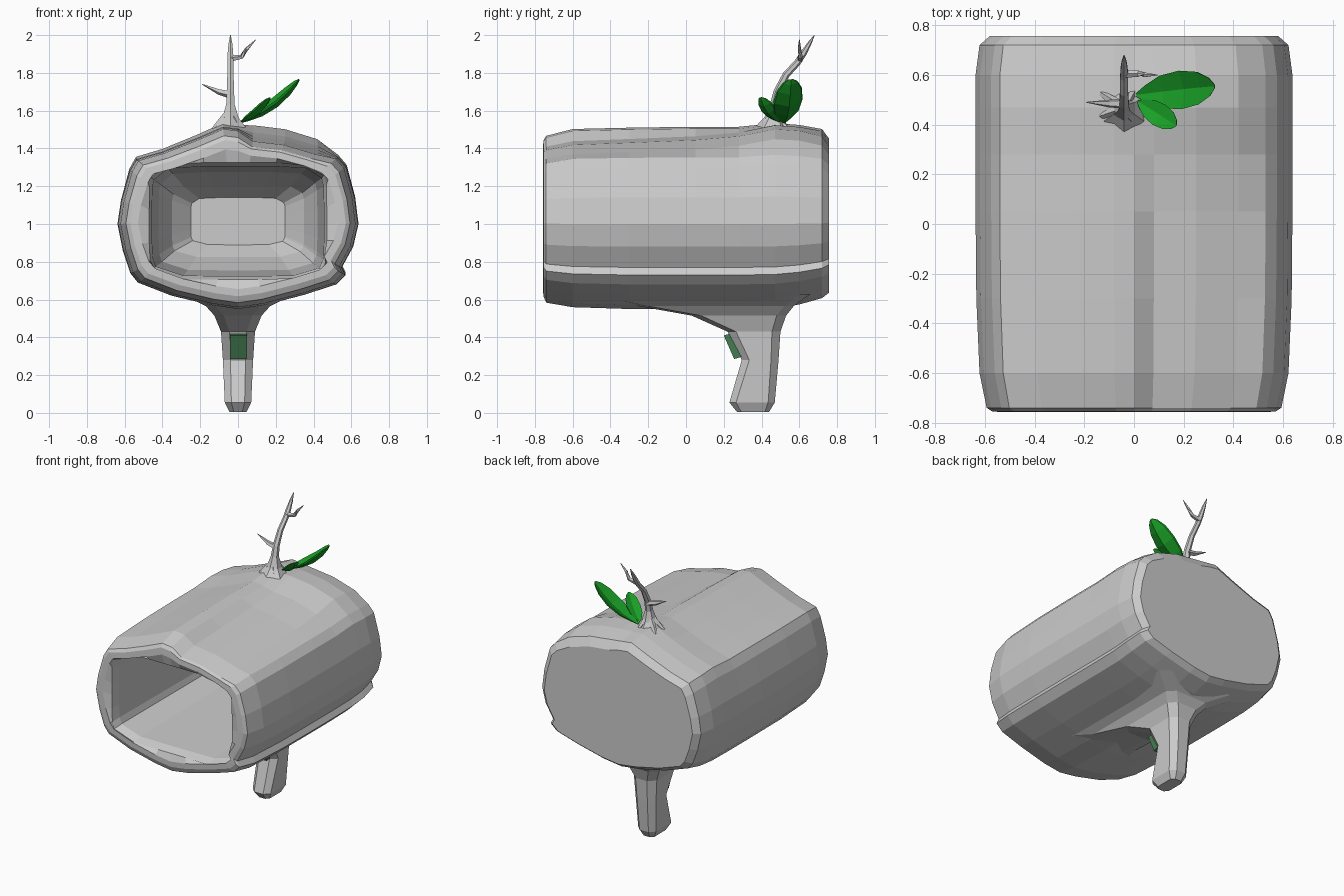
import bpy, bmesh
from math import sin, cos, pi, atan2
from mathutils import Vector

if "Cube" in bpy.data.objects:
    bpy.data.objects.remove(bpy.data.objects["Cube"])


def material(name, rgb):
    m = bpy.data.materials.new(name)
    m.diffuse_color = (*rgb, 1)
    m.use_nodes = True
    m.node_tree.nodes["Principled BSDF"].inputs["Base Color"].default_value = m.diffuse_color
    return m


def loft(name, rings, mat=None):
    """Skin a list of equal-length closed rings and cap both ends."""
    bm = bmesh.new()
    vs = [[bm.verts.new(p) for p in r] for r in rings]
    n = len(rings[0])
    for a, b in zip(vs, vs[1:]):
        for i in range(n):
            j = (i + 1) % n
            bm.faces.new((a[i], a[j], b[j], b[i]))
    bm.faces.new(vs[0])
    bm.faces.new(vs[-1])
    bmesh.ops.recalc_face_normals(bm, faces=bm.faces)
    me = bpy.data.meshes.new(name)
    bm.to_mesh(me)
    bm.free()
    ob = bpy.data.objects.new(name, me)
    bpy.context.collection.objects.link(ob)
    if mat:
        me.materials.append(mat)
    return ob


def tube(name, path, sides=6):
    """Tapering tube through (x, y, z, radius) points."""
    pts = [Vector(p[:3]) for p in path]
    rings = []
    for k, p in enumerate(pts):
        d = (pts[min(k + 1, len(pts) - 1)] - pts[max(k - 1, 0)]).normalized()
        ref = Vector((1, 0, 0)) if abs(d.x) < 0.8 else Vector((0, 1, 0))
        u = d.cross(ref).normalized()
        v = d.cross(u)
        rings.append([p + path[k][3] * (u * cos(2 * pi * i / sides) + v * sin(2 * pi * i / sides))
                      for i in range(sides)])
    return loft(name, rings)


def leaf(name, base, tip, side, half, mat):
    """Folded, upward-curling leaf with a thick midrib."""
    base, tip, side = Vector(base), Vector(tip), Vector(side).normalized()
    up = (tip - base).cross(side).normalized()
    if up.z < 0:
        up = -up
    rings = []
    for t, w in ((0, .1), (.12, .45), (.3, .85), (.55, 1), (.78, .85), (.93, .5), (1, .12)):
        c = base.lerp(tip, t) - up * 0.35 * half * sin(pi * t)
        s, h = side * half * w, up * half * w
        rings.append([c - s + h * .28, c - s * .95 + h * .1, c - h * .3,
                      c + s * .95 + h * .1, c + s + h * .28, c - h * .02])
    return loft(name, rings, mat)


# Log body: hollow from the front, one closed skin from cavity end to back cap
CZ = 1.03
outline = [(0, 1.50), (-.08, 1.51), (-.22, 1.45), (-.40, 1.38), (-.54, 1.34), (-.575, 1.28),
           (-.62, 1.12), (-.638, 1.0), (-.61, .86), (-.57, .74), (-.53, .69), (-.35, .62),
           (-.14, .57), (0, .55), (.14, .57), (.35, .625), (.52, .68), (.57, .73), (.55, .77),
           (.61, .88), (.638, 1.0), (.62, 1.14), (.575, 1.30), (.53, 1.35), (.42, 1.41),
           (.25, 1.46), (.08, 1.48)]


def outer(y, sx, st, sb, dip=0):
    ring = []
    for x, z in outline:
        h = (z - CZ) * (st if z > CZ else sb)
        if x > .05 and z > 1.38:
            h -= dip
        ring.append((x * sx, y, CZ + h))
    return ring


def inner(y, hw, hh, n=7):
    ring = []
    for x, z in outline:
        a = atan2((z - CZ) / .47, x / .63)
        r = (abs(cos(a)) ** n + abs(sin(a)) ** n) ** (-1 / n)
        ring.append((hw * r * cos(a), y, 1.015 + hh * r * sin(a)))
    return ring


loft("log_body", [
    inner(.62, .25, .125), inner(.52, .35, .19), inner(.35, .42, .26),
    inner(-.68, .455, .29), inner(-.74, .47, .31),
    outer(-.757, .83, .76, .78, .01), outer(-.755, .895, .86, .86, .02),
    outer(-.74, .93, .91, .93, .03), outer(-.60, .975, .985, .98, .035),
    outer(-.30, .995, 1, 1, .03), outer(.05, 1, 1.01, 1, .02),
    outer(.28, 1, 1.01, 1, 0), outer(.47, 1, 1.05, .99, -.02),
    outer(.60, 1, 1.03, .95, -.02), outer(.72, .975, .985, .88, -.01),
    outer(.757, .91, .88, .82, 0)])

# Handle: chamfered grip flaring into the underside (z, y front, y back, half width)
grip = []
for z, y0, y1, w in ((.005, .27, .44, .045), (.055, .23, .47, .07), (.28, .295, .49, .08),
                     (.43, .22, .50, .09), (.515, .03, .53, .125), (.565, -.25, .57, .17),
                     (.63, -.55, .66, .30)):
    c = min(.5 * w, .05)
    half = [(w - c, y0), (w, y0 + c), (w, y1 - c), (w - c, y1)]
    grip.append([(x, y, z) for x, y in half] + [(-x, y, z) for x, y in reversed(half)])
loft("handle", grip)

# Trigger
dark = material("dark_green", (.06, .2, .08))
loft("trigger", [[(x, y + dy, z + dz) for x, dy, dz in
                  ((-.043, 0, 0), (.047, 0, 0), (.047, .05, .015), (-.043, .05, .015))]
                 for y, z in ((.255, .285), (.20, .41))], dark)

# Twig with two side shoots
tube("twig_stem", [(-.04, .46, 1.50, .10), (-.04, .465, 1.56, .05), (-.04, .47, 1.63, .026),
                   (-.04, .485, 1.70, .022), (-.04, .53, 1.79, .019), (-.04, .59, 1.855, .018),
                   (-.04, .62, 1.90, .017), (-.04, .65, 1.95, .012), (-.04, .68, 2.0, .002)])
tube("twig_left_shoot", [(-.035, .485, 1.685, .022), (-.10, .485, 1.70, .016),
                         (-.19, .49, 1.74, .002)], 5)
tube("twig_right_shoot", [(-.035, .605, 1.875, .017), (.02, .605, 1.885, .013),
                          (.045, .60, 1.925, .010), (.093, .60, 1.975, .002)], 5)
# Roots spreading over the bark
for i, (dx, dy) in enumerate(((-.09, .06), (-.09, -.03), (.05, -.06), (.04, .07))):
    tube(f"twig_root_{i + 1}", [(-.04, .465, 1.60, .02), (-.04 + dx * .5, .465 + dy * .5, 1.545, .02),
                                (-.04 + dx, .465 + dy, 1.50, .012)], 5)

# Leaves
green = material("leaf_green", (.01, .35, .02))
leaf("large_leaf", (.01, .52, 1.535), (.325, .555, 1.765), (-.08, 1, .12), .078, green)
leaf("small_leaf", (.015, .495, 1.54), (.17, .395, 1.67), (.55, .83, .1), .048, green)
